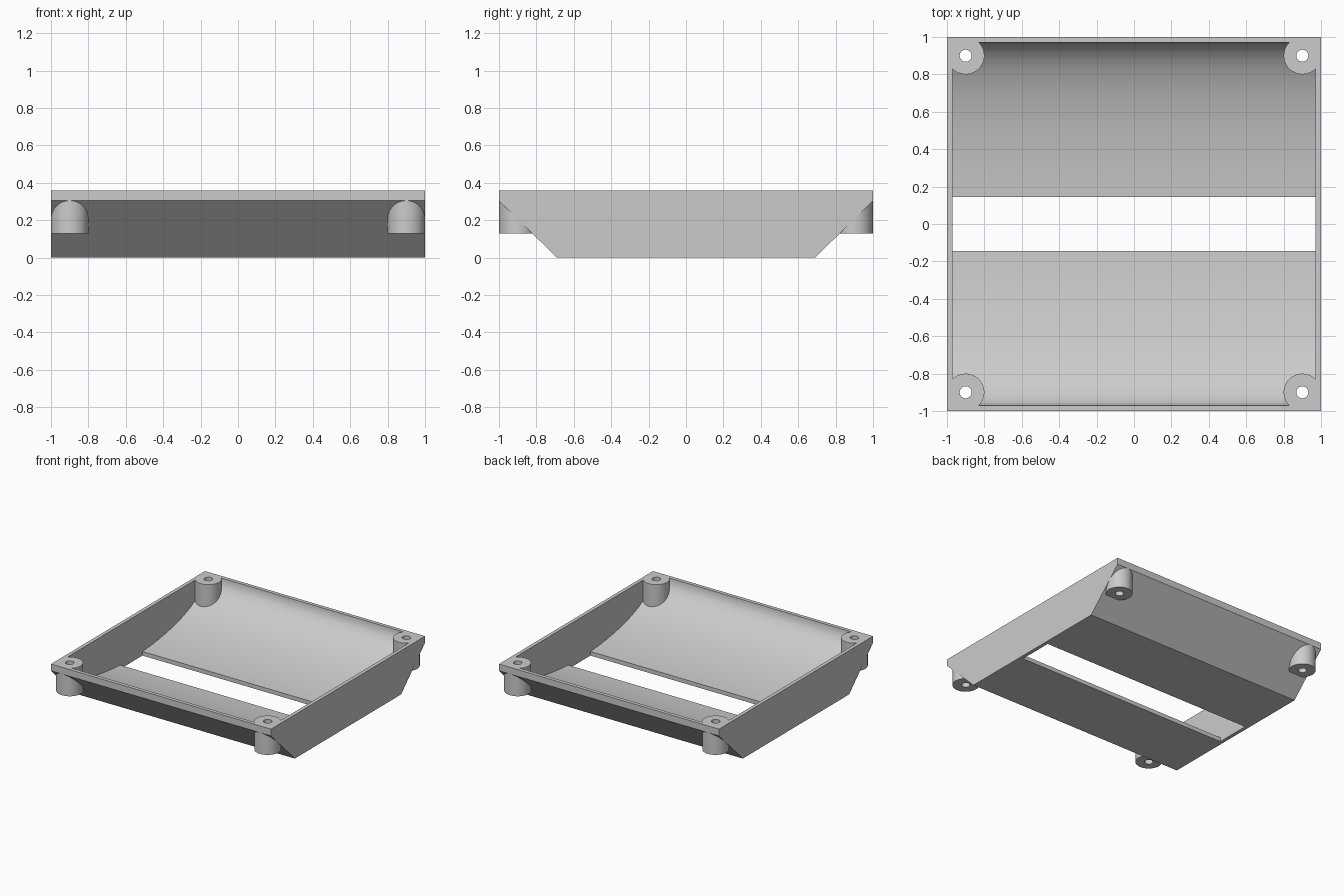
import bpy, bmesh, math

if "Cube" in bpy.data.objects:
    bpy.data.objects.remove(bpy.data.objects["Cube"])

H = 0.36          # overall height
WALL = 0.03       # rim and side wall thickness

grey = bpy.data.materials.new("plain grey")
grey.diffuse_color = (0.6, 0.6, 0.6, 1)
grey.use_nodes = True
grey.node_tree.nodes["Principled BSDF"].inputs["Base Color"].default_value = grey.diffuse_color


def prism(name, profile, half_x):
    """Extrude a (y, z) profile along x, centred on x = 0."""
    bm = bmesh.new()
    face = bm.faces.new([bm.verts.new((-half_x, y, z)) for y, z in profile])
    new = bmesh.ops.extrude_face_region(bm, geom=[face])["geom"]
    verts = [v for v in new if isinstance(v, bmesh.types.BMVert)]
    bmesh.ops.translate(bm, vec=(2 * half_x, 0, 0), verts=verts)
    bmesh.ops.recalc_face_normals(bm, faces=bm.faces)
    mesh = bpy.data.meshes.new(name)
    bm.to_mesh(mesh)
    bm.free()
    obj = bpy.data.objects.new(name, mesh)
    bpy.context.collection.objects.link(obj)
    mesh.materials.append(grey)
    return obj


def cylinder(name, x, y, r, z0, z1, sides):
    bpy.ops.mesh.primitive_cylinder_add(vertices=sides, radius=r, depth=z1 - z0,
                                        location=(x, y, (z0 + z1) / 2))
    obj = bpy.context.object
    obj.name = name
    obj.data.materials.append(grey)
    return obj


def combine(target, other, operation):
    """Apply a boolean and discard the helper."""
    mod = target.modifiers.new(operation, 'BOOLEAN')
    mod.operation, mod.solver, mod.object = operation, 'EXACT', other
    bpy.context.view_layer.objects.active = target
    bpy.ops.object.modifier_apply(modifier=mod.name)
    bpy.data.objects.remove(other)


# Tray body: upright lip over sloped underside
tray = prism("tray", [(-0.69, 0), (0.69, 0), (1, 0.305), (1, H),
                      (-1, H), (-1, 0.305)], 1.0)

# Curved hollow: half ellipse, open at the top
a, b, n = 1 - WALL, H - 0.03, 64
arc = [(-a * math.cos(math.pi * i / n), H - b * math.sin(math.pi * i / n))
       for i in range(n + 1)]
hollow = prism("hollow_cutter", arc + [(a, H + 0.1), (-a, H + 0.1)], 1 - WALL)
combine(tray, hollow, 'DIFFERENCE')

# Long slot through the floor
slot = prism("slot_cutter", [(-0.145, -0.1), (0.145, -0.1),
                             (0.145, 0.2), (-0.145, 0.2)], 1 - WALL)
combine(tray, slot, 'DIFFERENCE')

# Corner screw posts with through holes
corners = [(x, y) for x in (-0.9, 0.9) for y in (-0.9, 0.9)]
for x, y in corners:
    combine(tray, cylinder("post", x, y, 0.1, 0.13, H, 48), 'UNION')
for x, y in corners:
    combine(tray, cylinder("hole_cutter", x, y, 0.032, 0, H + 0.1, 32), 'DIFFERENCE')

# Smooth the curved surfaces, keep the edges sharp
bpy.ops.object.select_all(action='DESELECT')
tray.select_set(True)
bpy.context.view_layer.objects.active = tray
bpy.ops.object.shade_smooth_by_angle(angle=math.radians(30))
